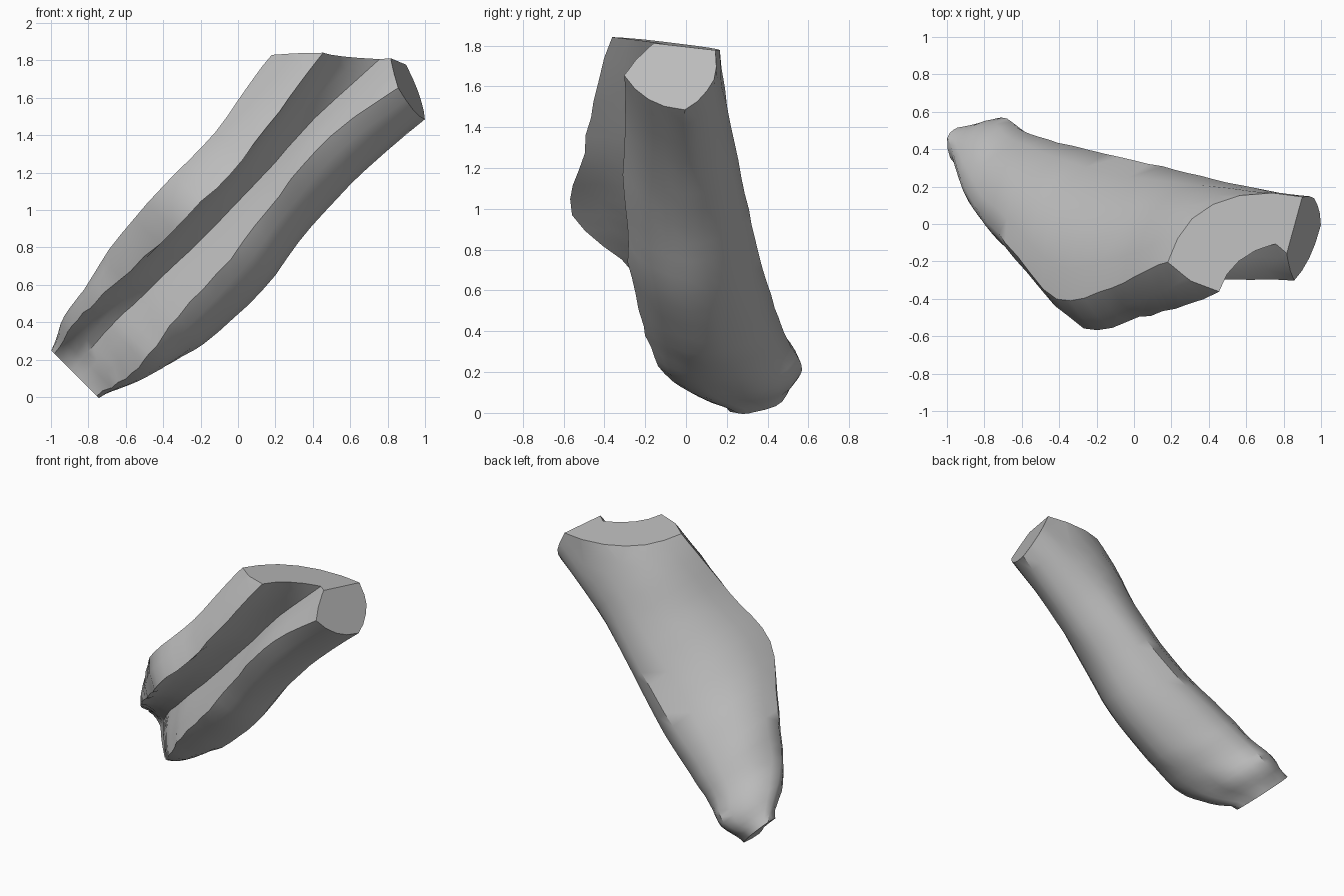
import bpy, bmesh, math, random
from mathutils import Vector

if "Cube" in bpy.data.objects:
    bpy.data.objects.remove(bpy.data.objects["Cube"])

random.seed(4)

# Each station: distance along the slanted axis (x+z), then section corners as
# (across = z-x, y): left lip, left shoulder, back ridge, right side, right lip, groove floor
STATIONS = [
    (-0.75, (1.22, .36), (1.25, .46), (1.00, .51), (.76, .34), (.76, .22), (1.03, .36)),
    (-0.50, (1.27, .12), (1.36, .25), (.92, .57), (.65, .20), (.70, .02), (1.05, .24)),
    (-0.25, (1.27, -.05), (1.40, .05), (.95, .50), (.56, .15), (.70, -.14), (1.06, .12)),
    (0.10, (1.25, -.24), (1.48, -.10), (.92, .435), (.47, .08), (.75, -.21), (1.05, .02)),
    (0.70, (1.24, -.55), (1.53, -.40), (.85, .355), (.44, .02), (.78, -.28), (1.04, -.06)),
    (1.30, (1.25, -.50), (1.54, -.34), (.85, .29), (.52, .00), (.86, -.30), (1.05, -.10)),
    (1.90, (1.33, -.43), (1.64, -.22), (.90, .22), (.53, -.02), (.90, -.30), (1.08, -.10)),
    (2.75, (1.43, -.28), (1.69, -.12), (.85, .14), (.47, .00), (.77, -.31), (1.04, -.11)),
]
# Outward bulge and segment count of each side between consecutive corners
BULGE = [.08, .18, .18, .12, .04, -.11]
STEPS = [2, 6, 5, 4, 3, 4]
SUB = 4  # rings per station gap


def catmull(a, b, c, d, t):
    return .5 * (2 * b + (c - a) * t + (2 * a - 5 * b + 4 * c - d) * t * t
                 + (3 * b - a - 3 * c + d) * t ** 3)


def section(row):
    """Closed ring of points for one station of six corners."""
    s, corners = row[0], [Vector((row[1 + 2 * k], row[2 + 2 * k])) for k in range(6)]
    ring = []
    for k in range(6):
        a, b = corners[k], corners[(k + 1) % 6]
        d = b - a
        out = Vector((d.y * math.sqrt(2), -d.x / math.sqrt(2)))
        for j in range(STEPS[k]):
            t = j / STEPS[k]
            p = a + d * t + out * BULGE[k] * 4 * t * (1 - t)
            rough = .010 if j == 0 and k in (0, 4) else .003
            w = p.x + random.uniform(-rough, rough)
            y = p.y + random.uniform(-rough, rough)
            ring.append(Vector(((s - w) / 2, y, (s + w) / 2)))
    return ring


# Smoothly interpolate the stations along the axis
flat = [[r[0]] + [v for p in r[1:] for v in p] for r in STATIONS]
rows = []
for i in range(len(flat) - 1):
    q = [flat[max(0, min(len(flat) - 1, i + o))] for o in (-1, 0, 1, 2)]
    for j in range(SUB):
        row = [catmull(*c, j / SUB) for c in zip(*q)]
        row[0] = q[1][0] + (q[2][0] - q[1][0]) * j / SUB
        rows.append(row)
rows.append(flat[-1])

# Skin the rings into a grooved body
bm = bmesh.new()
rings = [[bm.verts.new(p) for p in section(r)] for r in rows]
n = len(rings[0])
for r0, r1 in zip(rings, rings[1:]):
    for k in range(n):
        bm.faces.new((r0[k], r0[(k + 1) % n], r1[(k + 1) % n], r1[k]))
bm.faces.new(rings[0])
bm.faces.new(rings[-1])

# Cut the upper end: a top leaning gently backwards and a steep right end
for co, no in (((.43, -.30, 1.835), (.02, .11, 1)), ((.95, .05, 1.62), (.90, -.20, .41))):
    bmesh.ops.bisect_plane(bm, geom=bm.verts[:] + bm.edges[:] + bm.faces[:],
                           plane_co=co, plane_no=Vector(no).normalized(), clear_outer=True)
    edges = [e for e in bm.edges if e.is_boundary]
    bmesh.ops.holes_fill(bm, edges=edges, sides=0)
bmesh.ops.triangulate(bm, faces=[f for f in bm.faces if len(f.verts) > 4])
bmesh.ops.recalc_face_normals(bm, faces=bm.faces[:])

mesh = bpy.data.meshes.new("grooved_body")
bm.to_mesh(mesh)
bm.free()
body = bpy.data.objects.new("grooved_body", mesh)
bpy.context.collection.objects.link(body)

# Plain grey finish
grey = bpy.data.materials.new("plain grey")
grey.diffuse_color = (.5, .5, .5, 1)
grey.use_nodes = True
grey.node_tree.nodes["Principled BSDF"].inputs["Base Color"].default_value = grey.diffuse_color
mesh.materials.append(grey)

bpy.context.view_layer.objects.active = body
body.select_set(True)
bpy.ops.object.shade_smooth_by_angle(angle=math.radians(45))
